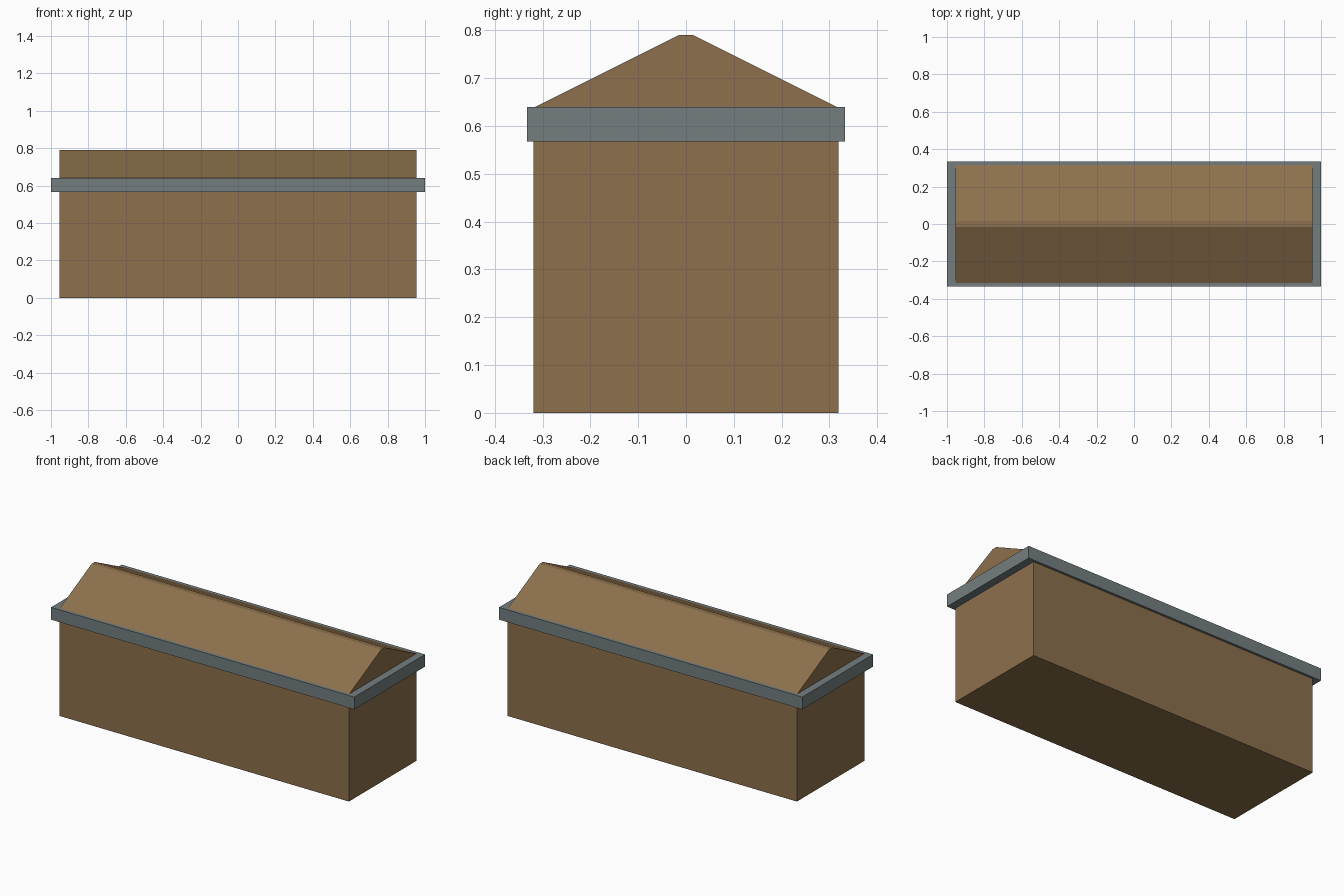
import bpy

if "Cube" in bpy.data.objects:
    bpy.data.objects.remove(bpy.data.objects["Cube"])

def material(name, rgb):
    m = bpy.data.materials.new(name)
    m.diffuse_color = (*rgb, 1)
    m.use_nodes = True
    m.node_tree.nodes["Principled BSDF"].inputs["Base Color"].default_value = m.diffuse_color
    return m

brown = material("brown wood", (0.262, 0.162, 0.072))
grey = material("grey metal", (0.172, 0.208, 0.216))

def extrude_x(name, profile, half_len, mat):
    """Closed prism: a (y, z) profile, counter-clockwise seen from +x, swept along x."""
    n = len(profile)
    verts = [(x, y, z) for x in (-half_len, half_len) for y, z in profile]
    faces = [tuple(reversed(range(n))), tuple(range(n, 2 * n))]
    faces += [(i, (i + 1) % n, n + (i + 1) % n, n + i) for i in range(n)]
    mesh = bpy.data.meshes.new(name)
    mesh.from_pydata(verts, [], faces)
    mesh.materials.append(mat)
    obj = bpy.data.objects.new(name, mesh)
    bpy.context.collection.objects.link(obj)
    return obj

def box_profile(half_width, z0, z1):
    return [(-half_width, z0), (half_width, z0), (half_width, z1), (-half_width, z1)]

# main block
extrude_x("body", box_profile(0.319, 0.0, 0.58), 0.955, brown)

# overhanging band around the top of the block
extrude_x("band", box_profile(0.333, 0.567, 0.64), 1.0, grey)

# gabled lid with a narrow flat ridge
extrude_x("roof", [(-0.319, 0.638), (0.319, 0.638), (0.015, 0.79), (-0.015, 0.79)], 0.955, brown)
